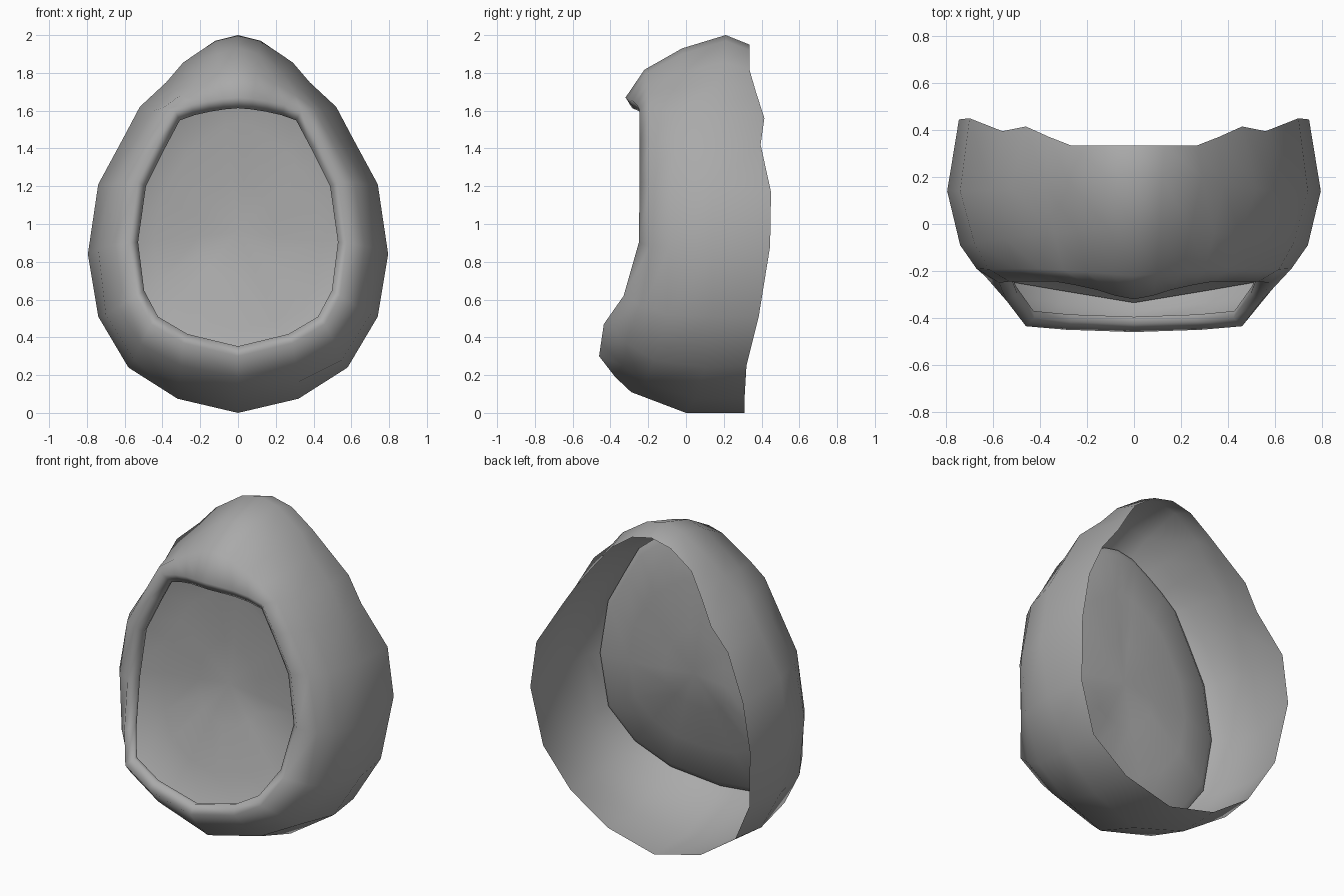
import bpy, bmesh, math
from mathutils import Vector

if "Cube" in bpy.data.objects:
    bpy.data.objects.remove(bpy.data.objects["Cube"])

grey = bpy.data.materials.new("plain grey")
grey.diffuse_color = (0.4, 0.4, 0.4, 1)
grey.use_nodes = True
grey.node_tree.nodes["Principled BSDF"].inputs["Base Color"].default_value = grey.diffuse_color

# Half sections from top centre to bottom centre, as (x, y, z)
back_rim = [(0, .335, 1.95), (.13, .335, 1.92), (.27, .335, 1.82), (.36, .37, 1.70), (.46, .415, 1.56),
            (.56, .395, 1.42), (.70, .45, 1.17), (.745, .445, .88), (.70, .385, .51), (.56, .32, .25),
            (.315, .31, .08), (0, .31, 0)]
widest = [(0, .21, 2), (.12, .21, 1.97), (.29, .20, 1.855), (.38, .17, 1.75), (.52, .15, 1.62),
          (.61, .145, 1.45), (.74, .14, 1.21), (.795, .14, .84), (.74, .14, .51), (.58, .10, .24),
          (.32, .05, .075), (0, 0, 0)]
shoulder = [(0, -.02, 1.93), (.11, -.02, 1.90), (.24, -.03, 1.80), (.34, -.04, 1.71), (.45, -.05, 1.60),
            (.55, -.06, 1.43), (.68, -.08, 1.21), (.74, -.09, .87), (.70, -.10, .52), (.55, -.17, .28),
            (.31, -.22, .16), (0, -.29, .11)]
lip = [(0, -.32, 1.67), (.08, -.305, 1.663), (.16, -.28, 1.65), (.25, -.26, 1.63), (.335, -.245, 1.60),
       (.42, -.245, 1.44), (.53, -.245, 1.22), (.575, -.25, .90), (.54, -.33, .62), (.46, -.435, .47),
       (.29, -.45, .37), (0, -.46, .30)]


def full(half):
    """Mirror a half section into a closed ring."""
    right = [Vector(p) for p in half]
    return right + [Vector((-p.x, p.y, p.z)) for p in right[-2:0:-1]]


def scaled(ring, s, dy, cz=.96):
    """Shrink a ring towards the opening centre and move it in depth."""
    return [Vector((p.x * s, p.y + dy, cz + (p.z - cz) * s)) for p in ring]


def loft(name, rings, centre=None, sharp=60):
    bm = bmesh.new()
    loops = [[bm.verts.new(p) for p in ring] for ring in rings]
    n = len(loops[0])
    for a, b in zip(loops, loops[1:]):
        for i in range(n):
            j = (i + 1) % n
            bm.faces.new((a[i], a[j], b[j], b[i]))
    if centre:
        c = bm.verts.new(centre)
        for i in range(n):
            bm.faces.new((loops[-1][i], loops[-1][(i + 1) % n], c))
    me = bpy.data.meshes.new(name)
    bm.to_mesh(me)
    bm.free()
    me.materials.append(grey)
    ob = bpy.data.objects.new(name, me)
    bpy.context.collection.objects.link(ob)
    bpy.ops.object.select_all(action='DESELECT')
    bpy.context.view_layer.objects.active = ob
    ob.select_set(True)
    bpy.ops.object.shade_smooth_by_angle(angle=math.radians(sharp))
    return ob


# Hollow shell, open at the back, with a lip curling into the front opening
M, L = full(shoulder), full(lip)
brow = scaled([(a + b) / 2 for a, b in zip(M, L)], 1.02, 0)
for p in brow:
    p.y -= .05 * max(0, min(1, (p.z - .3) / 1.5))
fold = scaled(L, .92, .035)
curl = scaled(L, .93, .065)
loft("shell", [full(back_rim), full(widest), M, brow, L, fold, curl], sharp=170)

# Concave panel behind the opening, its edge resting against the inside of the shell
middle = Vector((0, -.08, .96))
edge = scaled([a.lerp(b, .35) for a, b in zip(brow, M)], .985, .01)


def panel_ring(t, depth):
    return [p.lerp(middle, t) + Vector((0, depth, 0)) for p in edge]


loft("front_panel", [edge, panel_ring(.05, .02), panel_ring(.35, .03), panel_ring(.7, .015)], middle)
